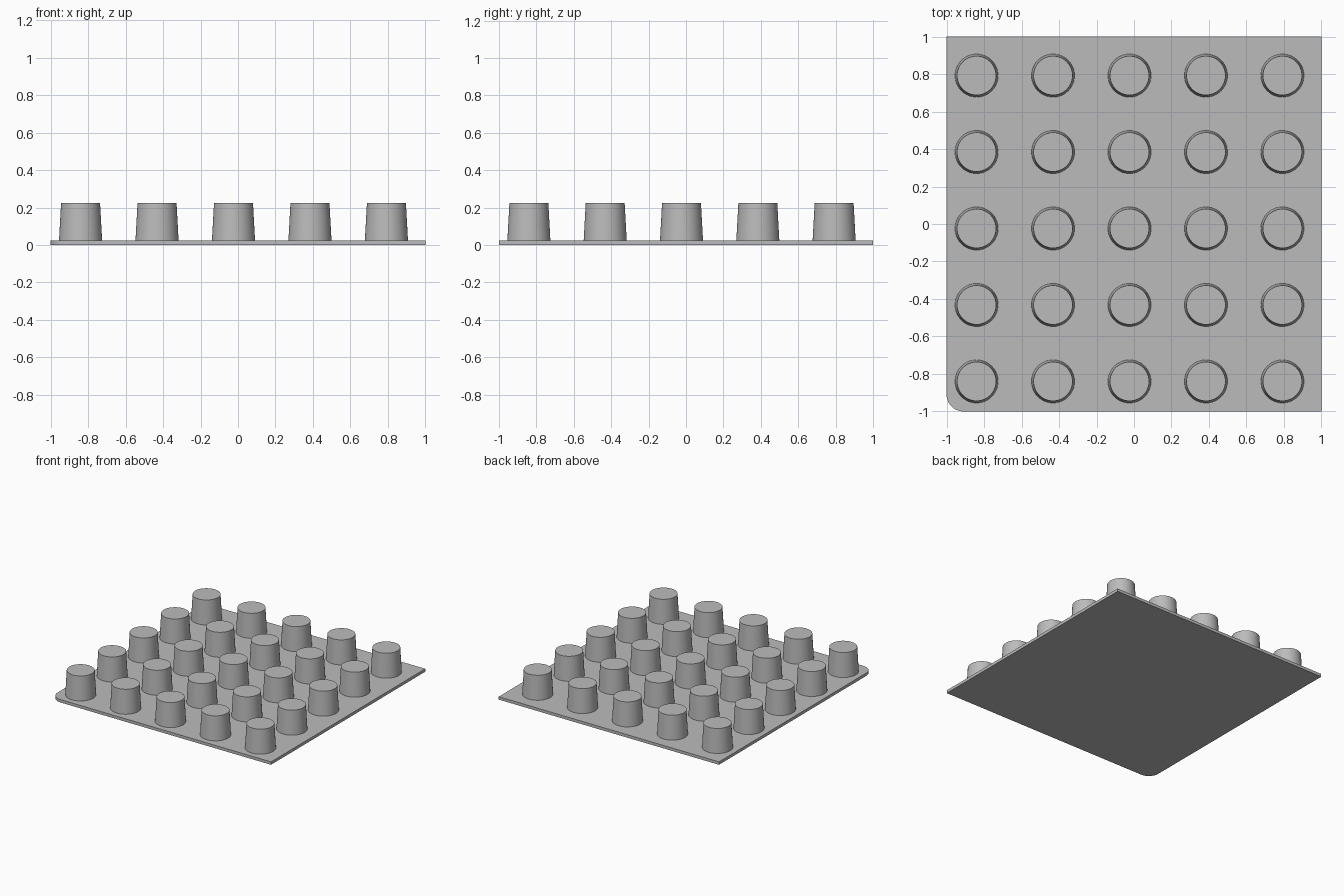
import bpy, bmesh, math

cube = bpy.data.objects.get("Cube")
if cube:
    bpy.data.objects.remove(cube, do_unlink=True)

PLATE_TOP = 0.024
PEG_TOP = 0.224
CORNER = 0.09
SPACING = 0.408
OFFSET = -0.024

grey = bpy.data.materials.new("plain grey")
grey.use_nodes = True
colour = (0.5, 0.5, 0.5, 1)
grey.diffuse_color = colour
grey.node_tree.nodes["Principled BSDF"].inputs["Base Color"].default_value = colour


def add_object(name, bm):
    bmesh.ops.recalc_face_normals(bm, faces=bm.faces)
    mesh = bpy.data.meshes.new(name)
    bm.to_mesh(mesh)
    bm.free()
    mesh.materials.append(grey)
    obj = bpy.data.objects.new(name, mesh)
    bpy.context.collection.objects.link(obj)
    return obj


# Base plate: square outline with one rounded corner at front right
outline = [(1, -1), (1, 1), (-1, 1)]
for i in range(13):
    a = math.pi + i / 12 * math.pi / 2
    outline.append((-1 + CORNER + CORNER * math.cos(a),
                    -1 + CORNER + CORNER * math.sin(a)))
bm = bmesh.new()
face = bm.faces.new([bm.verts.new((x, y, 0)) for x, y in outline])
top = bmesh.ops.extrude_face_region(bm, geom=[face])["geom"]
bmesh.ops.translate(bm, vec=(0, 0, PLATE_TOP),
                    verts=[v for v in top if isinstance(v, bmesh.types.BMVert)])
plate = add_object("base_plate", bm)

# Tapered peg, shared by the whole grid
bm = bmesh.new()
bmesh.ops.create_cone(bm, cap_ends=True, segments=48, radius1=0.115,
                      radius2=0.104, depth=PEG_TOP - PLATE_TOP)
peg = add_object("peg", bm)

# Smooth round sides, sharp rims
bpy.ops.object.select_all(action="DESELECT")
for obj in (plate, peg):
    obj.select_set(True)
bpy.context.view_layer.objects.active = peg
bpy.ops.object.shade_smooth_by_angle(angle=math.radians(30))

# Five by five grid of pegs
for row in range(5):
    for col in range(5):
        obj = peg if row == col == 0 else peg.copy()
        if obj is not peg:
            bpy.context.collection.objects.link(obj)
        obj.name = f"peg_row{row + 1}_column{col + 1}"
        obj.location = (OFFSET + (col - 2) * SPACING,
                        OFFSET + (row - 2) * SPACING,
                        (PLATE_TOP + PEG_TOP) / 2)
